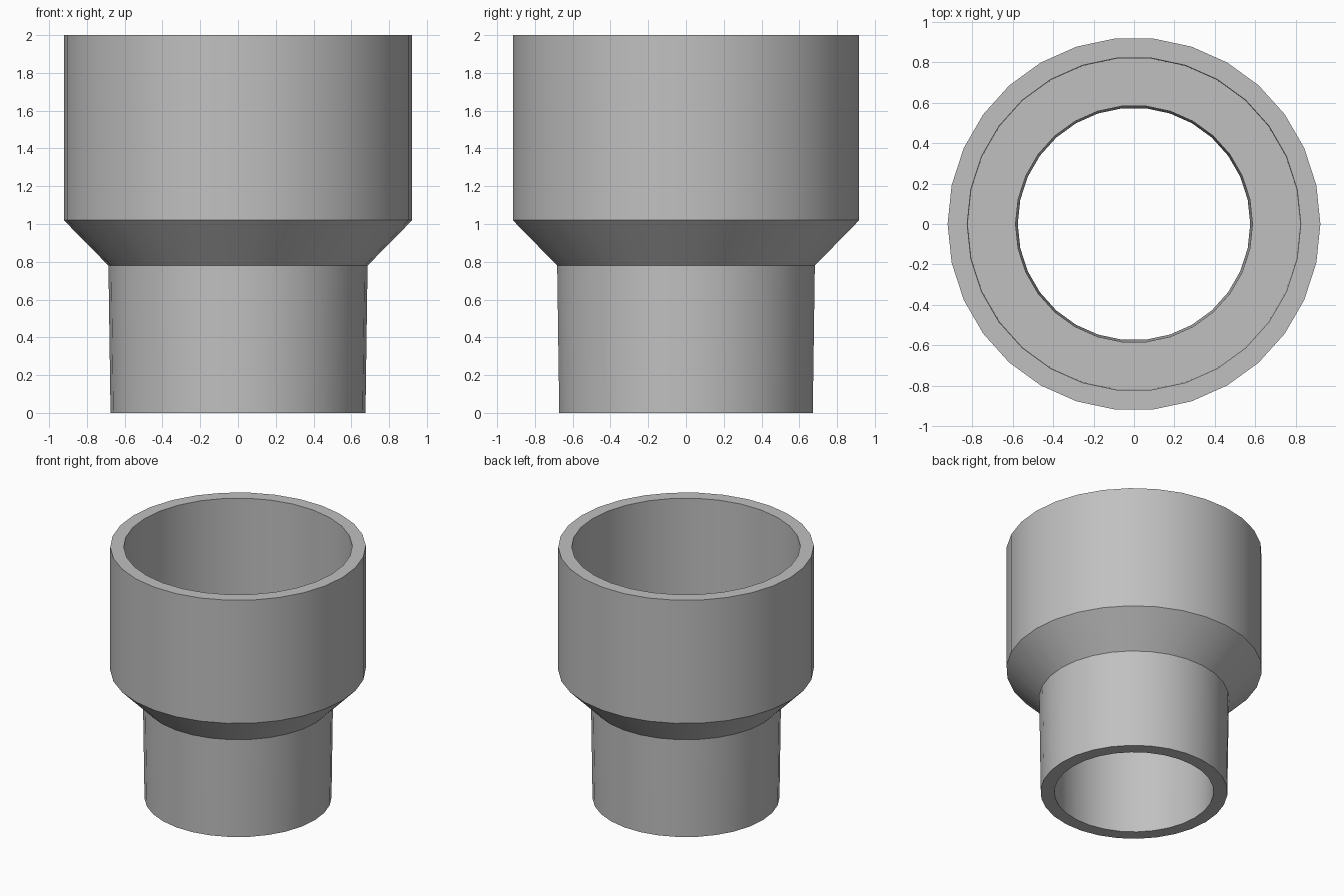
import bpy, bmesh, math

if "Cube" in bpy.data.objects:
    bpy.data.objects.remove(bpy.data.objects["Cube"])

SIDES = 30

# Closed wall section (radius, height): outside going up, then inside going down
SECTION = [
    (0.675, 0.0), (0.686, 0.78),      # tapered spigot
    (0.922, 1.02), (0.922, 2.0),      # conical shoulder and socket
    (0.825, 2.0), (0.822, 1.02),      # rim and socket bore
    (0.586, 1.02), (0.575, 0.0),      # inner ledge and spigot bore
]


def revolve(name, section, sides, material):
    bm = bmesh.new()
    rings = [[bm.verts.new((r * math.cos(2 * math.pi * i / sides),
                            r * math.sin(2 * math.pi * i / sides), z))
              for i in range(sides)] for r, z in section]
    for k, ring in enumerate(rings):
        above = rings[(k + 1) % len(rings)]
        for i in range(sides):
            j = (i + 1) % sides
            bm.faces.new((ring[i], ring[j], above[j], above[i]))
    bmesh.ops.recalc_face_normals(bm, faces=bm.faces)
    mesh = bpy.data.meshes.new(name)
    bm.to_mesh(mesh)
    bm.free()
    mesh.materials.append(material)
    obj = bpy.data.objects.new(name, mesh)
    bpy.context.collection.objects.link(obj)
    return obj


grey = bpy.data.materials.new("light_grey")
grey.diffuse_color = (0.53, 0.53, 0.53, 1.0)
grey.use_nodes = True
grey.node_tree.nodes["Principled BSDF"].inputs["Base Color"].default_value = grey.diffuse_color

# Stepped pipe adapter
adapter = revolve("pipe_adapter", SECTION, SIDES, grey)
bpy.context.view_layer.objects.active = adapter
adapter.select_set(True)
bpy.ops.object.shade_smooth_by_angle(angle=math.radians(30))
